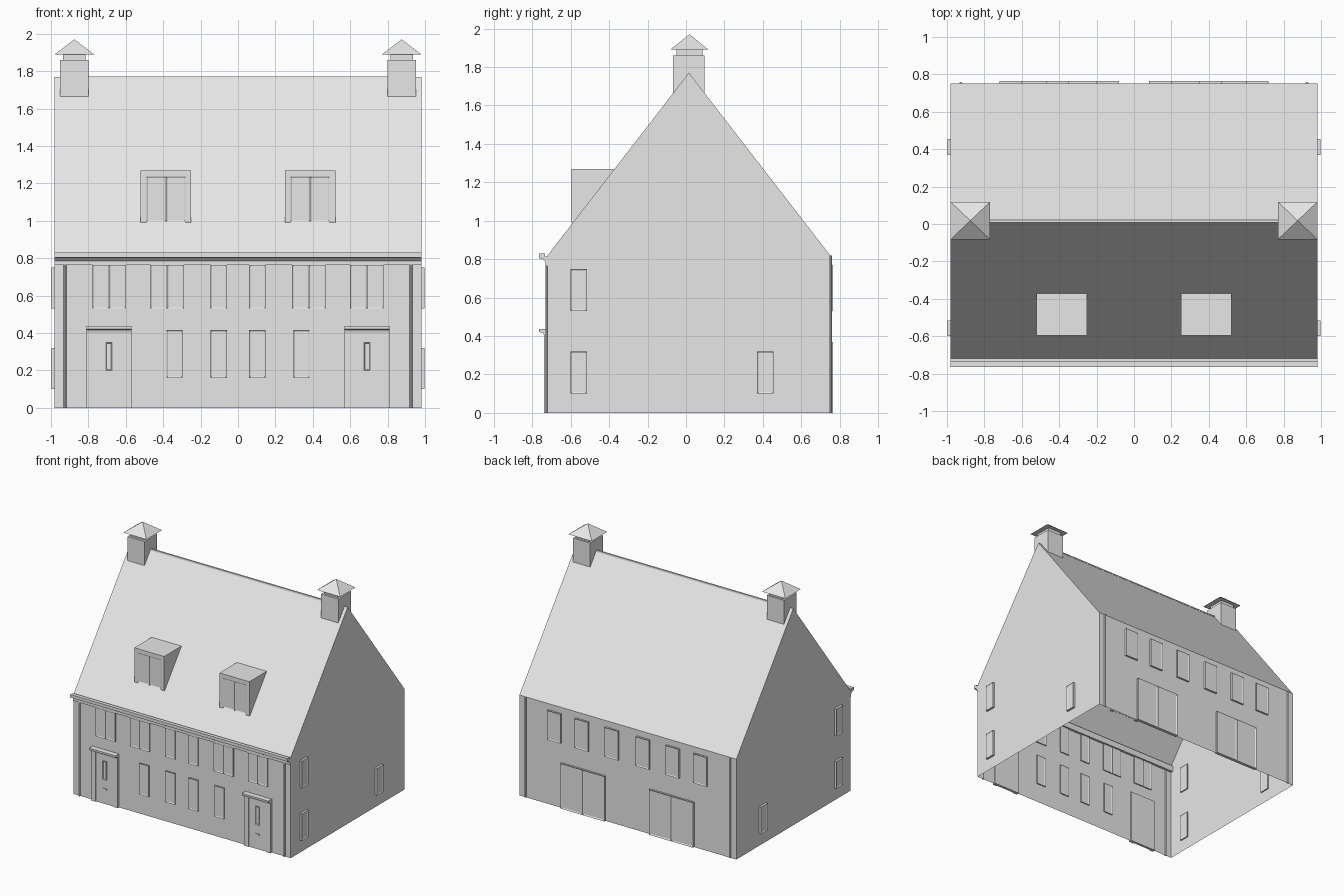
import bpy, bmesh
from mathutils import Vector

if "Cube" in bpy.data.objects:
    bpy.data.objects.remove(bpy.data.objects["Cube"])

grey = bpy.data.materials.new("plain_grey")
grey.use_nodes = True
grey.diffuse_color = (0.8, 0.8, 0.8, 1)
grey.node_tree.nodes["Principled BSDF"].inputs["Base Color"].default_value = (0.8, 0.8, 0.8, 1)

FRONT, BACK, SIDE = -0.72, 0.75, 0.98
EAVE, RIDGE, RIDGE_Y = 0.82, 1.77, 0.015


def finish(name, bm):
    bmesh.ops.recalc_face_normals(bm, faces=bm.faces)
    mesh = bpy.data.meshes.new(name)
    bm.to_mesh(mesh)
    bm.free()
    mesh.materials.append(grey)
    obj = bpy.data.objects.new(name, mesh)
    bpy.context.collection.objects.link(obj)
    return obj


def add_box(bm, x, y, z):
    lo, hi = Vector((x[0], y[0], z[0])), Vector((x[1], y[1], z[1]))
    verts = bmesh.ops.create_cube(bm, size=1)["verts"]
    for v in verts:
        v.co = Vector(a + (b - a) * (c + 0.5) for a, b, c in zip(lo, hi, v.co))
    return list({f for v in verts for f in v.link_faces})


def box(name, x, y, z):
    bm = bmesh.new()
    add_box(bm, x, y, z)
    return finish(name, bm)


def prism(name, profile, x0, x1, caps=True):
    """Extrude a (y, z) outline along x."""
    bm = bmesh.new()
    face = bm.faces.new([bm.verts.new((x0, y, z)) for y, z in profile])
    out = bmesh.ops.extrude_face_region(bm, geom=[face], use_keep_orig=True)
    moved = [v for v in out["geom"] if isinstance(v, bmesh.types.BMVert)]
    bmesh.ops.translate(bm, verts=moved, vec=(x1 - x0, 0, 0))
    return finish(name, bm)


def window(name, x, y, z, axis, leaves=1, rim=0.011):
    """Framed leaves with panes set back on both faces along an axis."""
    bm = bmesh.new()
    step = (x[1] - x[0]) / leaves
    panes = []
    for i in range(leaves):
        span = (x[0] + i * step, x[0] + (i + 1) * step)
        panes += add_box(bm, span, y, z)
    bm.normal_update()
    panes = [f for f in panes if abs(f.normal[axis]) > 0.9]
    bmesh.ops.inset_individual(bm, faces=panes, thickness=rim, depth=-0.005)
    return finish(name, bm)


def both(a, b, s):
    return tuple(sorted((a * s, b * s)))


# House shell: walls, gables and roof, open underneath
outline = [(FRONT, 0), (BACK, 0), (BACK, EAVE), (RIDGE_Y, RIDGE), (FRONT, EAVE)]
shell = prism("house_shell", outline, -SIDE, SIDE)
bm = bmesh.new()
bm.from_mesh(shell.data)
floor = [f for f in bm.faces if all(v.co.z < 0.001 for v in f.verts)]
bmesh.ops.delete(bm, geom=floor, context="FACES_ONLY")
bm.to_mesh(shell.data)
bm.free()

# Front cornice and gutter
prism("front_cornice", [(-0.70, 0.765), (-0.73, 0.765), (-0.73, 0.785), (-0.745, 0.80),
      (-0.765, 0.805), (-0.765, 0.83), (-0.735, 0.83), (-0.735, 0.815), (-0.70, 0.815)],
      -SIDE, SIDE)

# Ridge capping
prism("ridge_cap", [(0.005, 1.76), (0.008, 1.772), (0.022, 1.772), (0.025, 1.76)], -0.80, 0.80)

front_y = (FRONT - 0.009, FRONT + 0.009)
back_y = (BACK - 0.01, BACK + 0.015)

for s, tag in ((1, "left"), (-1, "right")):
    # Front windows
    for a, b, leaves in ((0.60, 0.777, 2), (0.29, 0.467, 2), (0.06, 0.147, 1)):
        window(f"front_upper_window_{tag}", both(a, b, s), front_y, (0.53, 0.766), 1, leaves)
    for a, b in ((0.297, 0.383), (0.06, 0.147)):
        window(f"front_lower_window_{tag}", both(a, b, s), front_y, (0.16, 0.415), 1)

    # Back windows and wide doors
    for a, b in ((0.60, 0.72), (0.35, 0.47), (0.08, 0.20)):
        window(f"back_window_{tag}", both(a, b, s), back_y, (0.53, 0.77), 1)
    window(f"back_doors_{tag}", both(0.20, 0.60, s), back_y, (0, 0.37), 1, 2, 0.014)

    # Side windows
    side_x = both(SIDE - 0.01, SIDE + 0.018, s)
    for y, z in (((-0.60, -0.515), (0.10, 0.32)), ((-0.60, -0.515), (0.53, 0.75)),
                 ((0.37, 0.455), (0.10, 0.32))):
        window(f"side_window_{tag}", side_x, y, z, 0)

    # Front door: surround, leaf, slot window, letterbox, canopy
    for a, b in ((0.57, 0.61), (0.77, 0.81)):
        box(f"door_jamb_{tag}", both(a, b, s), (-0.738, -0.71), (0, 0.41))
    box(f"door_leaf_{tag}", both(0.61, 0.77, s), (-0.731, -0.71), (0, 0.40))
    window(f"door_slot_{tag}", both(0.673, 0.707, s), (-0.738, -0.72), (0.20, 0.35), 1, 1, 0.007)
    box(f"letterbox_{tag}", both(0.672, 0.708, s), (-0.738, -0.72), (0.115, 0.127))
    prism(f"door_canopy_{tag}", [(-0.71, 0.40), (-0.738, 0.40), (-0.742, 0.415), (-0.765, 0.422),
          (-0.765, 0.437), (-0.71, 0.437)], 0.57 * s, 0.81 * s)

    # Downpipes
    for y, top in ((FRONT - 0.003, 0.77), (BACK + 0.002, EAVE)):
        bm = bmesh.new()
        bmesh.ops.create_cone(bm, cap_ends=True, segments=8, radius1=0.008, radius2=0.008, depth=top)
        bmesh.ops.translate(bm, verts=bm.verts, vec=(0.925 * s, y, top / 2))
        finish(f"downpipe_{tag}", bm)

    # Dormer: wedge body, front frame and window
    prism(f"dormer_{tag}", [(-0.585, 0.99), (-0.585, 1.27), (-0.365, 1.27)], 0.25 * s, 0.52 * s)
    box(f"dormer_head_{tag}", both(0.25, 0.52, s), (-0.596, -0.58), (1.237, 1.27))
    for a, b in ((0.25, 0.28), (0.49, 0.52)):
        box(f"dormer_jamb_{tag}", both(a, b, s), (-0.596, -0.58), (0.99, 1.24))
    window(f"dormer_window_{tag}", both(0.28, 0.49, s), (-0.594, -0.58), (0.995, 1.237), 1, 2)

    # Chimney: shaft, neck and pyramid cap
    box(f"chimney_shaft_{tag}", both(0.798, 0.953, s), (-0.067, 0.097), (1.66, 1.86))
    box(f"chimney_neck_{tag}", both(0.815, 0.936, s), (-0.05, 0.085), (1.86, 1.89))
    bm = bmesh.new()
    base = [bm.verts.new((0.875 * s + dx * 0.105, 0.018 + dy * 0.1, 1.89))
            for dx, dy in ((-1, -1), (1, -1), (1, 1), (-1, 1))]
    tip = bm.verts.new((0.875 * s, 0.018, 1.97))
    bm.faces.new(base)
    for i in range(4):
        bm.faces.new((base[i], base[(i + 1) % 4], tip))
    finish(f"chimney_cap_{tag}", bm)
